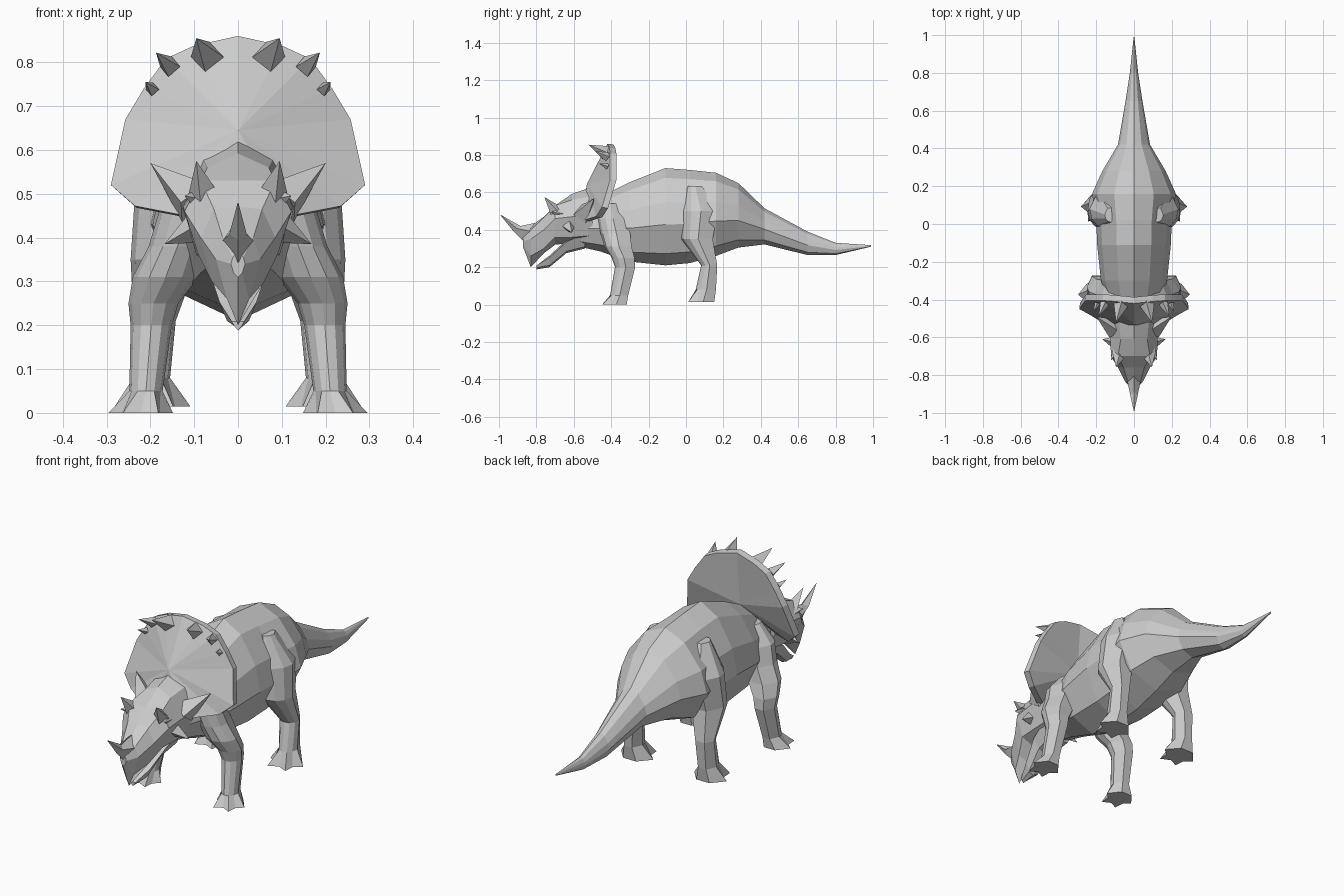
import bpy, bmesh, math
from mathutils import Vector

if "Cube" in bpy.data.objects:
    bpy.data.objects.remove(bpy.data.objects["Cube"])

hide = bpy.data.materials.new("grey_hide")
hide.diffuse_color = (0.6, 0.6, 0.6, 1)
hide.use_nodes = True
hide.node_tree.nodes["Principled BSDF"].inputs["Base Color"].default_value = hide.diffuse_color


def finish(name, bm, mirror=False):
    bmesh.ops.remove_doubles(bm, verts=bm.verts, dist=0.0005)
    bmesh.ops.recalc_face_normals(bm, faces=bm.faces)
    me = bpy.data.meshes.new(name)
    bm.to_mesh(me)
    bm.free()
    me.materials.append(hide)
    ob = bpy.data.objects.new(name, me)
    bpy.context.collection.objects.link(ob)
    if mirror:
        ob.modifiers.new("mirror", 'MIRROR').use_mirror_merge = False
    return ob


def loft(name, rings, mirror=False):
    """Skin a list of equal-length point rings and cap both ends."""
    bm = bmesh.new()
    rows = [[bm.verts.new(p) for p in r] for r in rings]
    n = len(rows[0])
    for a, b in zip(rows, rows[1:]):
        for i in range(n):
            j = (i + 1) % n
            bm.faces.new((a[i], a[j], b[j], b[i]))
    bm.faces.new(rows[0])
    bm.faces.new(rows[-1][::-1])
    return finish(name, bm, mirror)


def both_sides(y, half):
    """Full ring at depth y from a top-to-bottom half section of (x, z)."""
    return [(x, y, z) for x, z in half] + [(-x, y, z) for x, z in half[-2:0:-1]]


def spike(name, base, tip, r, sides=4):
    base, tip = Vector(base), Vector(tip)
    d = tip - base
    bm = bmesh.new()
    bmesh.ops.create_cone(bm, cap_ends=True, segments=sides, radius1=r, radius2=0, depth=d.length)
    rot = d.to_track_quat('Z', 'Y')
    for v in bm.verts:
        v.co = rot @ v.co + (base + tip) / 2
    return finish(name, bm, True)


# Body and tail: y, top, bottom, half width
body = [(-.62, .53, .32, .08), (-.46, .575, .285, .125), (-.30, .655, .23, .175),
        (-.11, .73, .21, .195), (.02, .72, .222, .200), (.16, .705, .26, .222),
        (.28, .65, .305, .168), (.42, .515, .322, .085), (.65, .39, .265, .045),
        (.80, .33, .265, .022), (.99, .318, .310, .002)]
rings = []
for y, t, b, w in body:
    h = t - b
    rings.append(both_sides(y, [(0, t), (.47 * w, t - .1 * h), (.87 * w, t - .35 * h),
                                (w, t - .58 * h), (.68 * w, b + .12 * h), (0, b)]))
loft("body_and_tail", rings)

# Legs: each section is centre x, y, z and radii x, y; the last one flares into toes
ANGLES = [0, -30, -60, -90, -120, -150, 180, 120, 60]
TOES = [1.05, .72, 1.15, .72, 1.15, .72, 1.05, .85, .85]


def leg(name, sections):
    rings = []
    for k, (cx, cy, z, rx, ry) in enumerate(sections):
        foot = k == len(sections) - 1
        ring = []
        for a, s in zip(ANGLES, TOES):
            s = s if foot else 1
            a = math.radians(a)
            ring.append((cx + rx * s * math.cos(a), cy + ry * s * math.sin(a), z))
        rings.append(ring)
    loft(name, rings, True)


leg("front_legs", [(.08, -.40, .54, .03, .04), (.115, -.39, .46, .065, .08),
                   (.138, -.372, .38, .066, .085), (.165, -.358, .31, .075, .078),
                   (.193, -.332, .25, .057, .065), (.198, -.322, .20, .047, .058),
                   (.210, -.354, .05, .038, .052), (.222, -.373, 0, .070, .076)])
leg("hind_legs", [(.125, .05, .635, .03, .04), (.148, .08, .50, .087, .105),
                  (.168, .065, .35, .077, .090), (.19, .127, .21, .048, .046),
                  (.197, .110, .08, .042, .058), (.195, .092, .015, .082, .080)])

# Head from the neck to the beak
head = [(-.50, [(0, .63), (.08, .58), (.13, .47), (.09, .37), (0, .31)]),
        (-.61, [(0, .592), (.07, .56), (.125, .47), (.095, .36), (0, .33)]),
        (-.70, [(0, .53), (.085, .53), (.122, .46), (.09, .36), (0, .32)]),
        (-.76, [(0, .47), (.055, .465), (.085, .40), (.06, .30), (0, .275)]),
        (-.83, [(0, .42), (.035, .40), (.050, .35), (.025, .26), (0, .20)]),
        (-.872, [(0, .37), (.012, .355), (.016, .34), (.01, .32), (0, .31)])]
loft("head", [both_sides(y, half) for y, half in head])

# Lower jaw: y, top, bottom, half width
jaw = [(-.54, .39, .30, .085), (-.64, .345, .275, .07), (-.73, .262, .20, .042), (-.80, .208, .188, .014)]
loft("lower_jaw", [both_sides(y, [(0, t), (w, t - .01 * (w > .02)), (.6 * w, b + .01), (0, b)])
                   for y, t, b, w in jaw])

# Nose horn, curving forward and up
horn = [((-.865, .335), (-.77, .445), .038), ((-.925, .395), (-.885, .42), .02),
        ((-.992, .478), (-.990, .480), .001)]
loft("nose_horn", [[(0, *lo), (w, (lo[0] + hi[0]) / 2, (lo[1] + hi[1]) / 2), (0, *hi),
                    (-w, (lo[0] + hi[0]) / 2, (lo[1] + hi[1]) / 2)] for lo, hi, w in horn])

# Neck frill: a rim band with a fanned front and back
rim = [(0, -.42, .86), (.10, -.41, .838), (.165, -.405, .808), (.215, -.405, .74), (.257, -.405, .67),
       (.29, -.45, .52), (.235, -.48, .472), (.12, -.55, .45), (0, -.56, .44)]
rim += [(-x, y, z) for x, y, z in rim[-2:0:-1]]
bm = bmesh.new()
front = [bm.verts.new(p) for p in rim]
back = [bm.verts.new((x * .985, y + .033, z - .004)) for x, y, z in rim]
hub_f, hub_b = bm.verts.new((0, -.53, .645)), bm.verts.new((0, -.41, .60))
for i in range(len(rim)):
    j = (i + 1) % len(rim)
    bm.faces.new((front[i], front[j], back[j], back[i]))
    bm.faces.new((front[j], front[i], hub_f))
    bm.faces.new((back[i], back[j], hub_b))
finish("neck_frill", bm)

# Spikes along the frill, over the eyes and on the cheeks
spike("frill_spikes_upper", (.068, -.42, .808), (.095, -.522, .855), .042)
spike("frill_spikes_middle", (.155, -.42, .79), (.187, -.49, .822), .025)
spike("frill_spikes_lower", (.195, -.42, .738), (.211, -.465, .755), .016)
spike("brow_horns", (.078, -.695, .50), (.095, -.757, .575), .036)
spike("brow_ridges", (.085, -.67, .485), (.122, -.72, .495), .032)
spike("temple_spikes", (.10, -.555, .48), (.20, -.49, .57), .055)
spike("cheek_spikes", (.09, -.63, .425), (.168, -.61, .385), .04)
